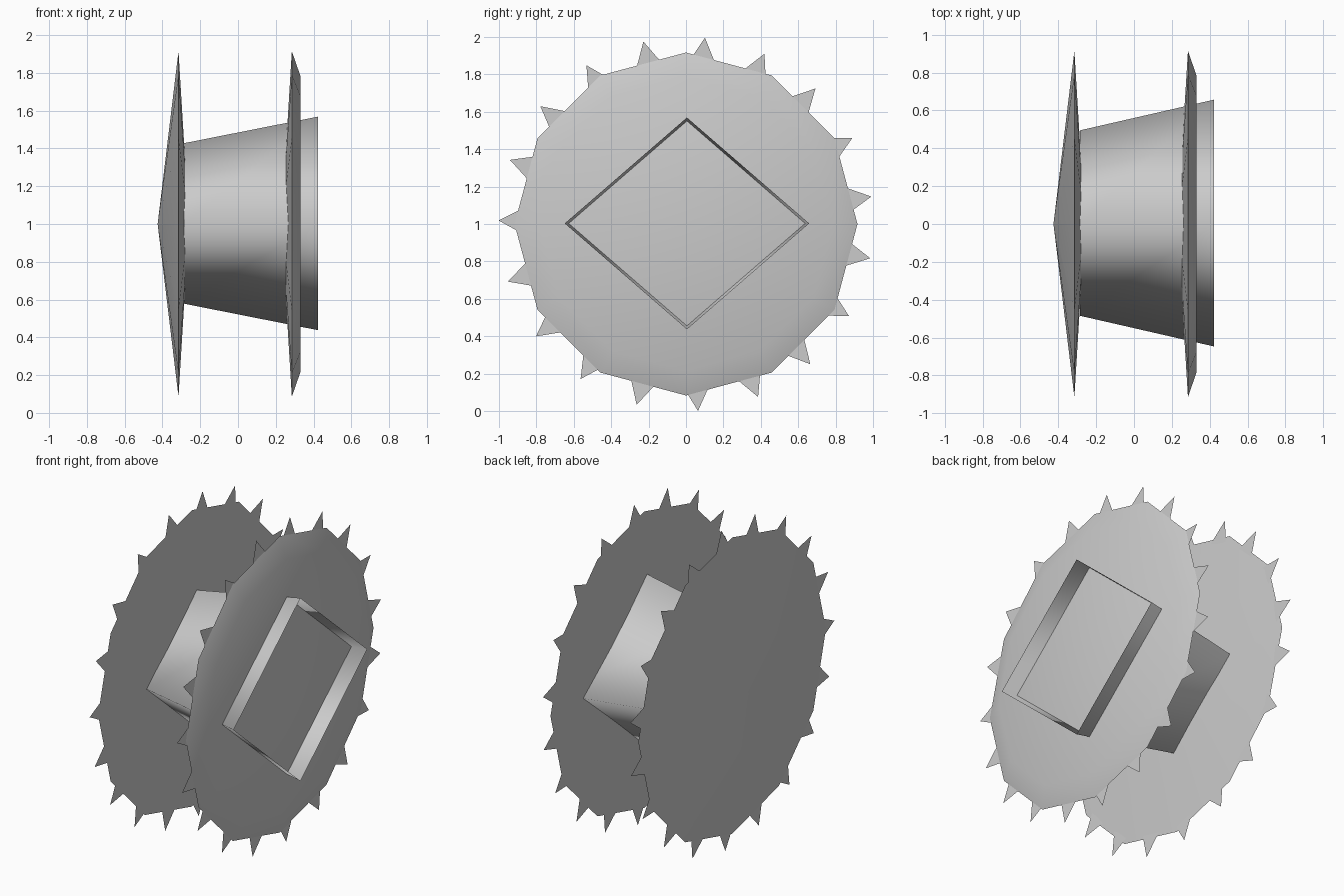
import bpy, bmesh
from math import sin, cos, tan, pi, radians

if "Cube" in bpy.data.objects:
    bpy.data.objects.remove(bpy.data.objects["Cube"])


def point(x, ry, rz, a):
    return (x, ry * sin(a), 1 + rz * cos(a))


def finish(name, bm, angle=None, smooth=False):
    bmesh.ops.recalc_face_normals(bm, faces=bm.faces)
    mesh = bpy.data.meshes.new(name)
    bm.to_mesh(mesh)
    bm.free()
    ob = bpy.data.objects.new(name, mesh)
    bpy.context.collection.objects.link(ob)
    bpy.ops.object.select_all(action='DESELECT')
    ob.select_set(True)
    bpy.context.view_layer.objects.active = ob
    if smooth:
        bpy.ops.object.shade_smooth()
    elif angle:
        bpy.ops.object.shade_smooth_by_angle(angle=radians(angle))
    return ob


def loft(name, profile, sides, caps, **shading):
    """Skin polygon rings (x, ry, rz) along the x axis."""
    bm = bmesh.new()
    rings = [[bm.verts.new(point(x, ry, rz, 2 * pi * i / sides)) for i in range(sides)]
             for x, ry, rz in profile]
    for a, b in zip(rings, rings[1:]):
        for i in range(sides):
            j = (i + 1) % sides
            bm.faces.new((a[i], a[j], b[j], b[i]))
    if caps:
        bm.faces.new(rings[0])
        bm.faces.new(rings[-1])
    bmesh.ops.remove_doubles(bm, verts=bm.verts, dist=1e-5)
    return finish(name, bm, **shading)


def spikes(name, x, count=19, phase=5.8):
    """Thin triangular teeth around a disc rim."""
    bm = bmesh.new()
    base, half = 0.865, radians(4.8)
    for i in range(count):
        a = radians(phase) + 2 * pi * i / count
        bm.faces.new([bm.verts.new(point(x, r, r, t)) for r, t in
                      ((base, a - half), (1.0, a), (base, a + half))])
    return finish(name, bm)


# wheel discs, twelve sided: pointed on the left, bevelled flat on the right
loft("left_disc", [(-0.425, 0.004, 0.004), (-0.315, 0.915, 0.915), (-0.28, 0.34, 0.34)],
     12, True, angle=30)
loft("right_disc", [(0.25, 0.34, 0.34), (0.285, 0.915, 0.915), (0.33, 0.785, 0.785)],
     12, True, angle=30)

# rows of teeth
spikes("left_spikes", -0.313)
spikes("right_spikes", 0.284)

# flared four-sided hub tube, open at its ends
hub = loft("hub_tube", [(-0.285, 0.49, 0.425), (0.423, 0.652, 0.565)], 4, False, smooth=True)
hub.location = (0, 0.005, 0.003)
